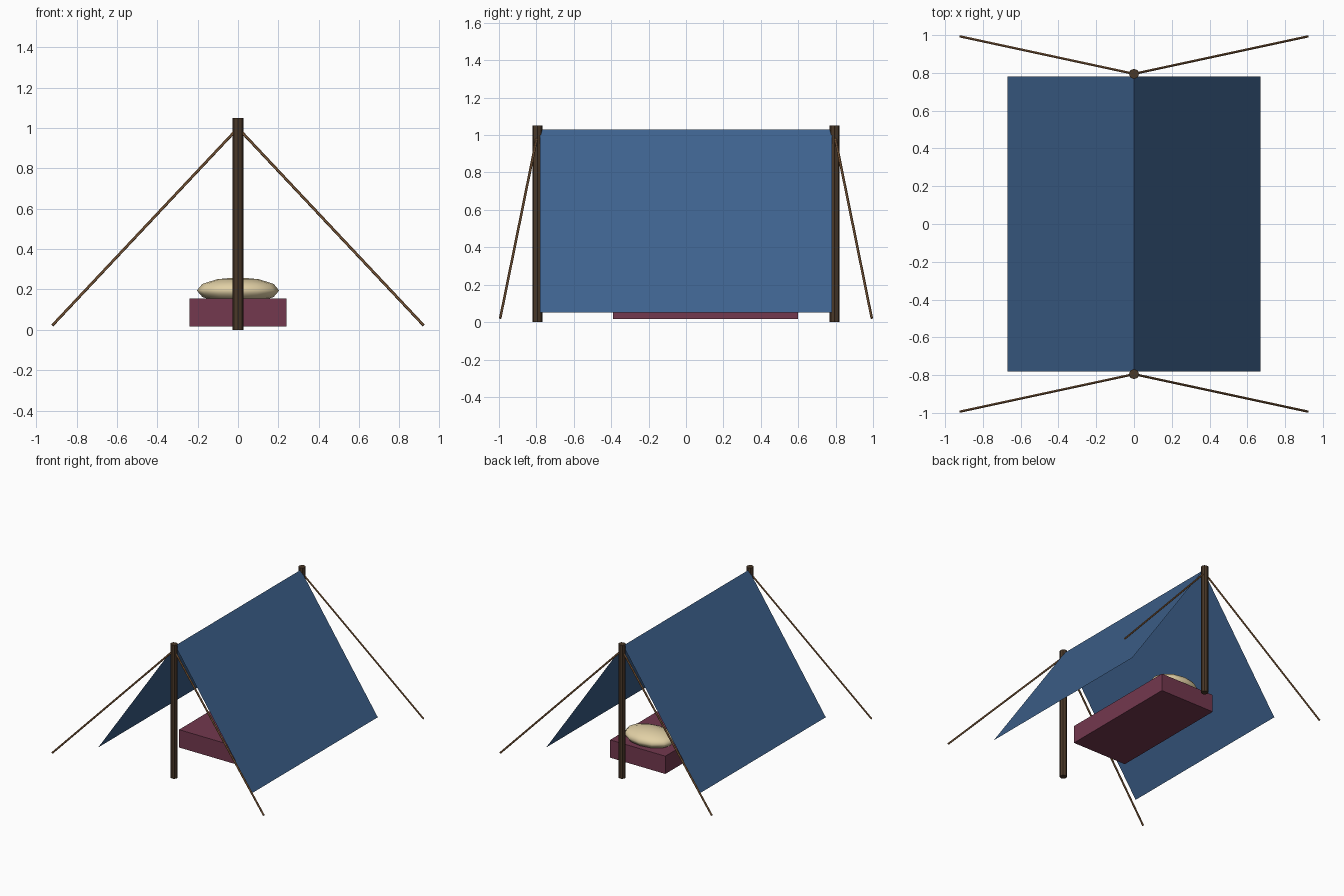
import bpy, bmesh, math
from mathutils import Vector

if "Cube" in bpy.data.objects:
    bpy.data.objects.remove(bpy.data.objects["Cube"])


def material(name, rgb):
    m = bpy.data.materials.new(name)
    lin = [((c / 255 + 0.055) / 1.055) ** 2.4 for c in rgb]
    m.diffuse_color = (*lin, 1)
    m.use_nodes = True
    m.node_tree.nodes["Principled BSDF"].inputs["Base Color"].default_value = m.diffuse_color
    return m


canvas = material("blue canvas", (62, 98, 142))
wood = material("dark wood", (74, 56, 40))
hemp = material("rope brown", (139, 100, 65))
cloth = material("plum cloth", (115, 56, 78))
linen = material("cream linen", (225, 208, 165))


def finish(name, mat):
    ob = bpy.context.object
    ob.name = name
    ob.data.materials.append(mat)
    return ob


def rod(name, start, end, radius, sides, mat):
    a, b = Vector(start), Vector(end)
    bpy.ops.mesh.primitive_cylinder_add(vertices=sides, radius=radius,
                                        depth=(b - a).length, location=(a + b) / 2)
    ob = finish(name, mat)
    ob.rotation_euler = (b - a).to_track_quat('Z', 'Y').to_euler()
    bpy.ops.object.shade_smooth_by_angle(angle=math.radians(30))
    return ob


# Poles and guy ropes at both ends
for end, sy in (("front", -1), ("back", 1)):
    rod(f"{end}_pole", (0, sy * 0.795, 0), (0, sy * 0.795, 1.05), 0.027, 8, wood)
    for side, sx in (("left", -1), ("right", 1)):
        rod(f"{end}_{side}_guy_rope", (0, sy * 0.795, 1.0),
            (sx * 0.92, sy * 0.993, 0.022), 0.007, 6, hemp)

# Folded canvas sheet: gable profile swept along y
bm = bmesh.new()
profile = [bm.verts.new((x, -0.78, z)) for x, z in ((-0.67, 0.05), (0, 1.03), (0.67, 0.05))]
edges = [bm.edges.new(pair) for pair in zip(profile, profile[1:])]
swept = bmesh.ops.extrude_edge_only(bm, edges=edges)["geom"]
bmesh.ops.translate(bm, vec=(0, 1.56, 0),
                    verts=[g for g in swept if isinstance(g, bmesh.types.BMVert)])
bmesh.ops.recalc_face_normals(bm, faces=bm.faces)
for f in bm.faces:
    f.normal_update()
    if f.normal.z < 0:
        f.normal_flip()
mesh = bpy.data.meshes.new("tent_canvas")
bm.to_mesh(mesh)
bm.free()
mesh.materials.append(canvas)
bpy.context.collection.objects.link(bpy.data.objects.new("tent_canvas", mesh))

# Bedroll
bpy.ops.mesh.primitive_cube_add(size=1, location=(0, 0.105, 0.086))
finish("bedroll", cloth).scale = (0.48, 0.99, 0.14)

# Pillow resting on the back end of the bedroll
bpy.ops.mesh.primitive_uv_sphere_add(segments=12, ring_count=6, radius=1, location=(0, 0.45, 0.195))
finish("pillow", linen).scale = (0.204, 0.14, 0.065)
bpy.ops.object.shade_smooth()
